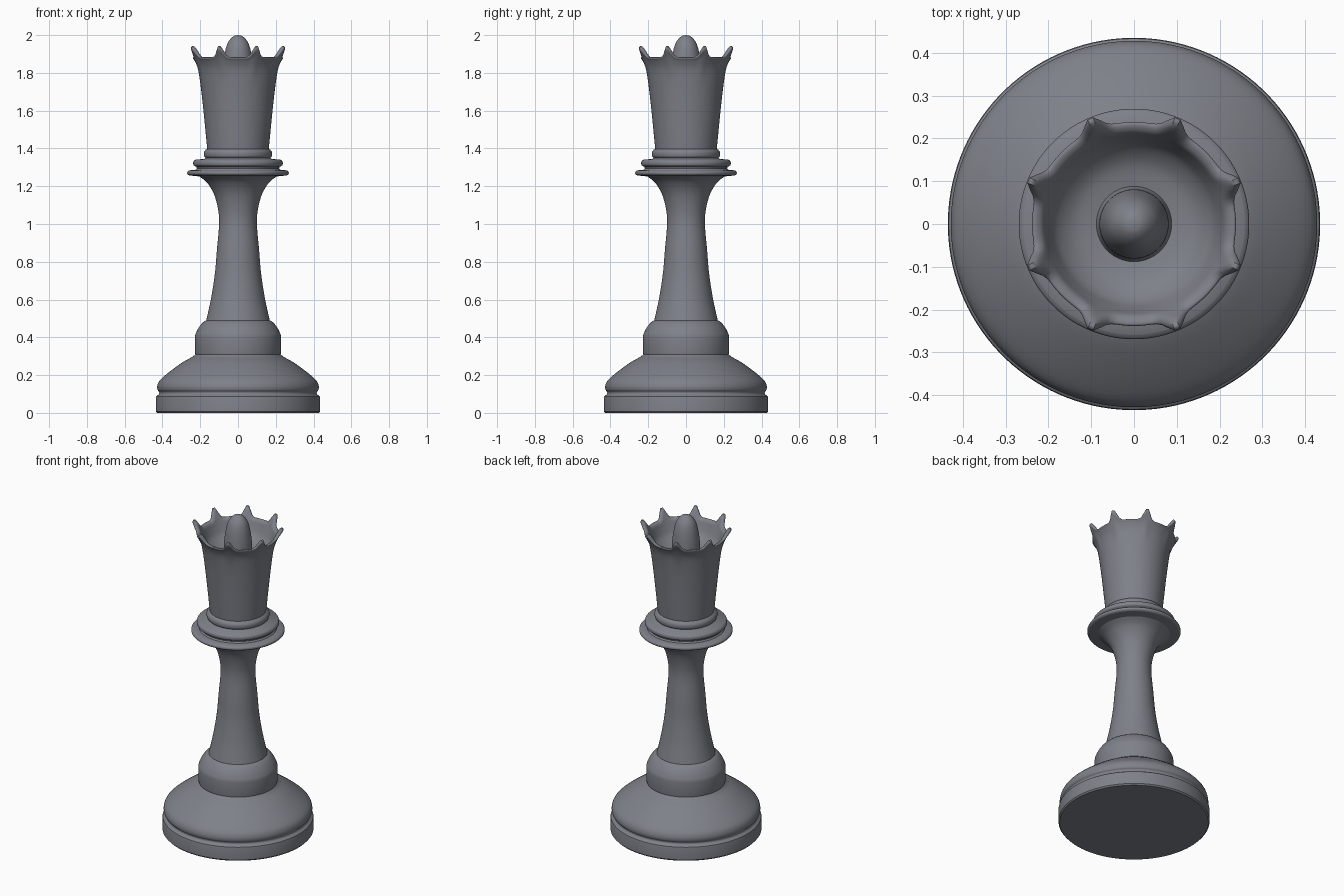
import bpy
import bmesh
import math
from mathutils import Vector

cube = bpy.data.objects.get("Cube")
if cube:
    bpy.data.objects.remove(cube, do_unlink=True)

SEGMENTS = 128
STEP = math.tau / 8          # spacing of the eight crown points

slate = bpy.data.materials.new("slate_grey")
slate.use_nodes = True
colour = (0.21, 0.22, 0.25, 1)
slate.diffuse_color = colour
slate.node_tree.nodes["Principled BSDF"].inputs["Base Color"].default_value = colour


def smooth(points, steps=4):
    """Catmull-Rom curve through the profile points."""
    pts = [Vector(p) for p in points]
    pts = [pts[0]] + pts + [pts[-1]]
    out = []
    for a, b, c, d in zip(pts, pts[1:], pts[2:], pts[3:]):
        for i in range(steps):
            t = i / steps
            out.append((2 * b + (c - a) * t + (2 * a - 5 * b + 4 * c - d) * t**2
                        + (3 * b - a - 3 * c + d) * t**3) / 2)
    return out + [pts[-1]]


def lathe(name, profile):
    """Turn (radius, z[, flare, rise]) rows; the extras shape the crown points."""
    bm = bmesh.new()
    rings = []
    for row in profile:
        r, z = row[:2]
        flare, rise = row[2:4] if len(row) > 2 else (0, 0)
        if r < 1e-5:
            rings.append([bm.verts.new((0, 0, z))] * SEGMENTS)
            continue
        ring = []
        for k in range(SEGMENTS):
            a = math.tau * (k + 0.5) / SEGMENTS
            away = a % STEP - STEP / 2
            peak = math.exp(-(away / 0.1) ** 2)
            rr = r + flare * peak
            ring.append(bm.verts.new((rr * math.cos(a), rr * math.sin(a), z + rise * peak)))
        rings.append(ring)
    for low, high in zip(rings, rings[1:]):
        for k in range(SEGMENTS):
            n = (k + 1) % SEGMENTS
            corners = list(dict.fromkeys((low[k], low[n], high[n], high[k])))
            bm.faces.new(corners)
    mesh = bpy.data.meshes.new(name)
    bm.to_mesh(mesh)
    bm.free()
    mesh.materials.append(slate)
    obj = bpy.data.objects.new(name, mesh)
    bpy.context.collection.objects.link(obj)
    bpy.ops.object.select_all(action='DESELECT')
    obj.select_set(True)
    bpy.context.view_layer.objects.active = obj
    bpy.ops.object.shade_smooth_by_angle(angle=math.radians(40))
    return obj


# Foot with its groove and sloping shoulder
lathe("foot", [(0, 0), (0.428, 0), (0.435, 0.008), (0.435, 0.08)]
      + smooth([(0.433, 0.088), (0.418, 0.1), (0.418, 0.112), (0.426, 0.122),
                (0.427, 0.145), (0.412, 0.175), (0.36, 0.22), (0.29, 0.27),
                (0.245, 0.295), (0.226, 0.31)]))

# Rounded collar above the foot
lathe("lower_collar", [(0.226, 0.31), (0.228, 0.32), (0.228, 0.4)]
      + smooth([(0.226, 0.415), (0.212, 0.445), (0.19, 0.475), (0.168, 0.49)]))

# Slender waisted stem, flaring below the discs
lathe("stem", smooth([(0.168, 0.49), (0.142, 0.61), (0.122, 0.74), (0.112, 0.86),
                      (0.1, 1.0), (0.106, 1.08), (0.128, 1.16), (0.165, 1.22),
                      (0.205, 1.252)]))

# Stacked discs under the crown
lathe("neck_discs", [(0.205, 1.252), (0.258, 1.257)]
      + smooth([(0.258, 1.257), (0.268, 1.264), (0.268, 1.276), (0.258, 1.284)])
      + [(0.225, 1.287), (0.218, 1.295), (0.22, 1.303)]
      + smooth([(0.226, 1.305), (0.236, 1.313), (0.236, 1.33), (0.226, 1.34)])
      + [(0.178, 1.345)]
      + smooth([(0.172, 1.35), (0.18, 1.36), (0.18, 1.38), (0.17, 1.394), (0.163, 1.398)]))

# Hollow crown with eight outward points
lathe("crown", smooth([
    (0.163, 1.398, 0, 0), (0.173, 1.5, 0, 0), (0.185, 1.62, 0, 0),
    (0.199, 1.74, 0, 0), (0.212, 1.82, 0.004, 0), (0.229, 1.862, 0.012, 0.02),
    (0.238, 1.876, 0.03, 0.052), (0.235, 1.883, 0.026, 0.062),
    (0.224, 1.881, 0.02, 0.052), (0.212, 1.87, 0.012, 0.026),
    (0.2, 1.84, 0, 0), (0.18, 1.8, 0, 0), (0.14, 1.768, 0, 0), (0.088, 1.755, 0, 0)]))

# Central finial
lathe("finial", smooth([(0.088, 1.755), (0.082, 1.78), (0.08, 1.83), (0.071, 1.9),
                        (0.058, 1.95), (0.04, 1.98), (0.02, 1.996), (0, 2.0)]))
